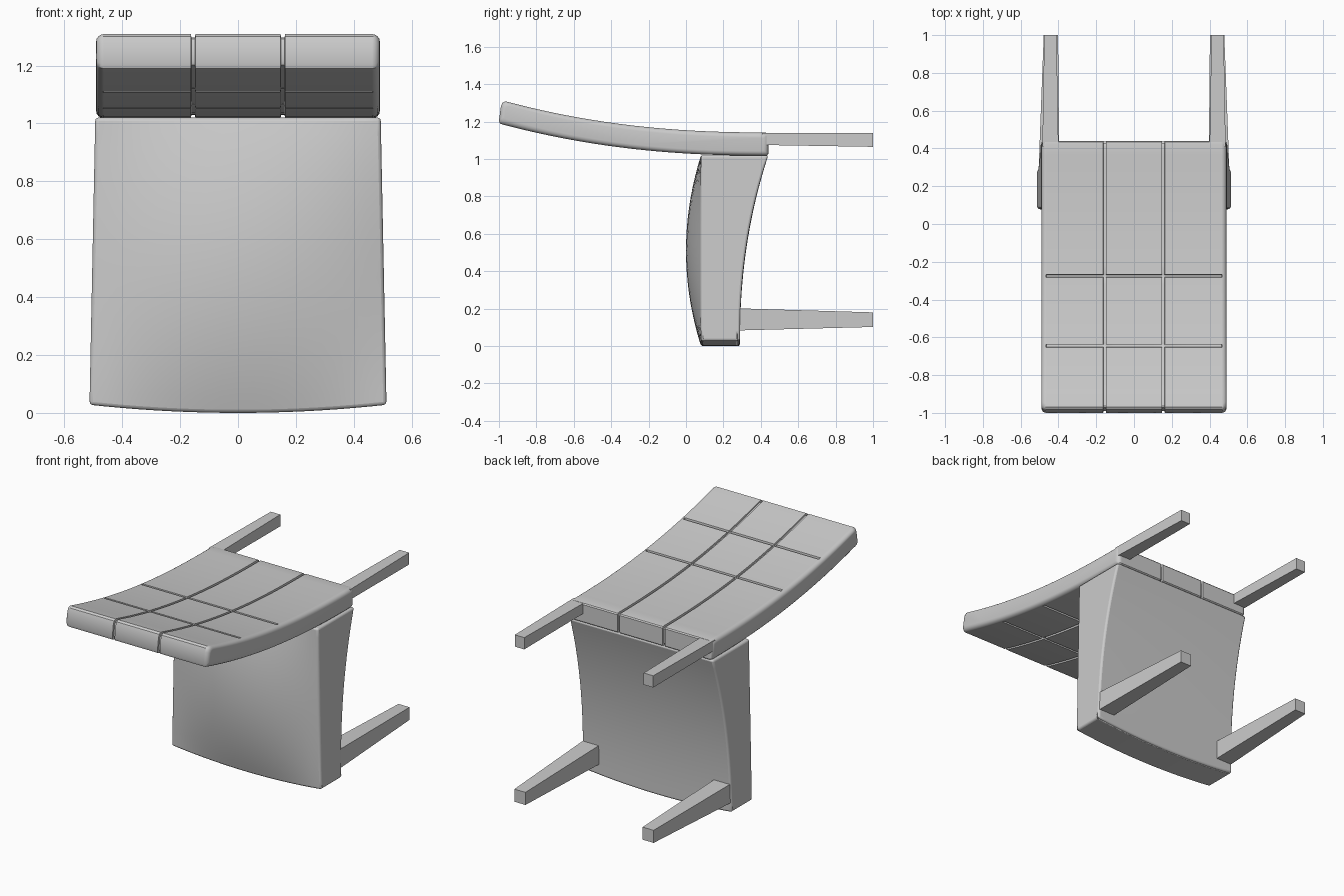
import bpy, bmesh

if "Cube" in bpy.data.objects:
    bpy.data.objects.remove(bpy.data.objects["Cube"])


def finish(name, bm, smooth=True):
    bmesh.ops.recalc_face_normals(bm, faces=bm.faces)
    me = bpy.data.meshes.new(name)
    bm.to_mesh(me)
    bm.free()
    ob = bpy.data.objects.new(name, me)
    bpy.context.collection.objects.link(ob)
    return ob


def shade(ob, angle=0.6):
    bpy.ops.object.select_all(action='DESELECT')
    ob.select_set(True)
    bpy.context.view_layer.objects.active = ob
    bpy.ops.object.shade_smooth_by_angle(angle=angle)


# Backrest: curved padded slab with stitched grooves, lofted across x
def top_z(y):
    return 1.142 + 0.168 * (max(0.43 - y, 0) / 1.4) ** 2.25


def low_z(y):
    return 1.018 + 0.172 * (max(0.43 - y, 0) / 1.43) ** 2.25


cross_grooves = (-0.645, -0.275)
ys = [(-0.95 + 1.37 * i / 24, 0) for i in range(25)]
ys = [p for p in ys if all(abs(p[0] - g) > 0.015 for g in cross_grooves)]
for g in cross_grooves:
    ys += [(g - 0.008, 0), (g - 0.006, 0.012), (g + 0.006, 0.012), (g + 0.008, 0)]
ys.sort()

front_end = [(-0.98, 1.184), (-0.995, 1.19), (-1.0, 1.205), (-0.99, 1.28),
             (-0.982, 1.3), (-0.968, 1.308)]
rear_end = [(0.434, 1.139), (0.44, 1.132), (0.44, 1.026), (0.434, 1.02)]
profile = [(y, z, 0) for y, z in front_end]
profile += [(y, top_z(y), d) for y, d in ys]
profile += [(y, z, 0) for y, z in rear_end]
profile += [(y, low_z(y), d) for y, d in reversed(ys)]

half = [(0.1, 0), (0.147, 0), (0.149, 0.011), (0.161, 0.011), (0.163, 0),
        (0.3, 0), (0.464, 0), (0.466, 0), (0.474, 0.002), (0.482, 0.007),
        (0.488, 0.015), (0.49, 0.025)]
stations = [(-x, d) for x, d in reversed(half)] + half

bm = bmesh.new()
rings = []
for x, inset in stations:
    ring = []
    for y, z, dip in profile:
        d = max(inset, dip if abs(x) < 0.465 else 0)
        mid = (top_z(y) + low_z(y)) / 2
        ring.append(bm.verts.new((x, -0.28 + (y + 0.28) * (1 - inset / 0.72),
                                  mid + (z - mid) * (1 - d / 0.062))))
    rings.append(ring)
n = len(profile)
for a, b in zip(rings, rings[1:]):
    for i in range(n):
        j = (i + 1) % n
        bm.faces.new((a[i], a[j], b[j], b[i]))
bm.faces.new(rings[0])
bm.faces.new(rings[-1])
shade(finish("backrest", bm))

# Seat: tapered slab with a domed cushion face and a curved underside
bm = bmesh.new()
bmesh.ops.create_cube(bm, size=2)
bmesh.ops.subdivide_edges(bm, edges=bm.edges[:], cuts=17, use_grid_fill=True)
for v in bm.verts:
    u, w, h = v.co
    t = (h + 1) / 2
    front = 0.08 - 0.08 * (1 - u * u) * (1 - h * h)
    back = 0.288 + 0.152 * t ** 2.2
    bottom = 0.028 * u * u
    v.co = (u * (0.513 - 0.02 * t),
            front + (back - front) * (w + 1) / 2,
            bottom + (1.02 - bottom) * t)
seat = finish("seat", bm)
bev = seat.modifiers.new("soft_edges", 'BEVEL')
bev.width = 0.02
bev.segments = 3
bev.limit_method = 'ANGLE'
bev.angle_limit = 0.7
shade(seat, 0.7)


# Legs: square tapered bars between two rectangles (x0, x1, z0, z1)
def leg(name, side, y0, r0, y1, r1):
    bm = bmesh.new()
    loops = []
    for y, (xa, xb, za, zb) in ((y0, r0), (y1, r1)):
        loops.append([bm.verts.new((side * x, y, z)) for x, z in
                      ((xa, za), (xb, za), (xb, zb), (xa, zb))])
    a, b = loops
    for i in range(4):
        j = (i + 1) % 4
        bm.faces.new((a[i], a[j], b[j], b[i]))
    bm.faces.new(a)
    bm.faces.new(b)
    finish(name, bm)


for side, label in ((-1, "left"), (1, "right")):
    leg("rear_leg_" + label, side, 0.41, (0.40, 0.485, 1.075, 1.138),
        1.0, (0.41, 0.475, 1.065, 1.138))
    leg("front_leg_" + label, side, 0.26, (0.395, 0.506, 0.083, 0.202),
        1.0, (0.402, 0.478, 0.102, 0.18))
